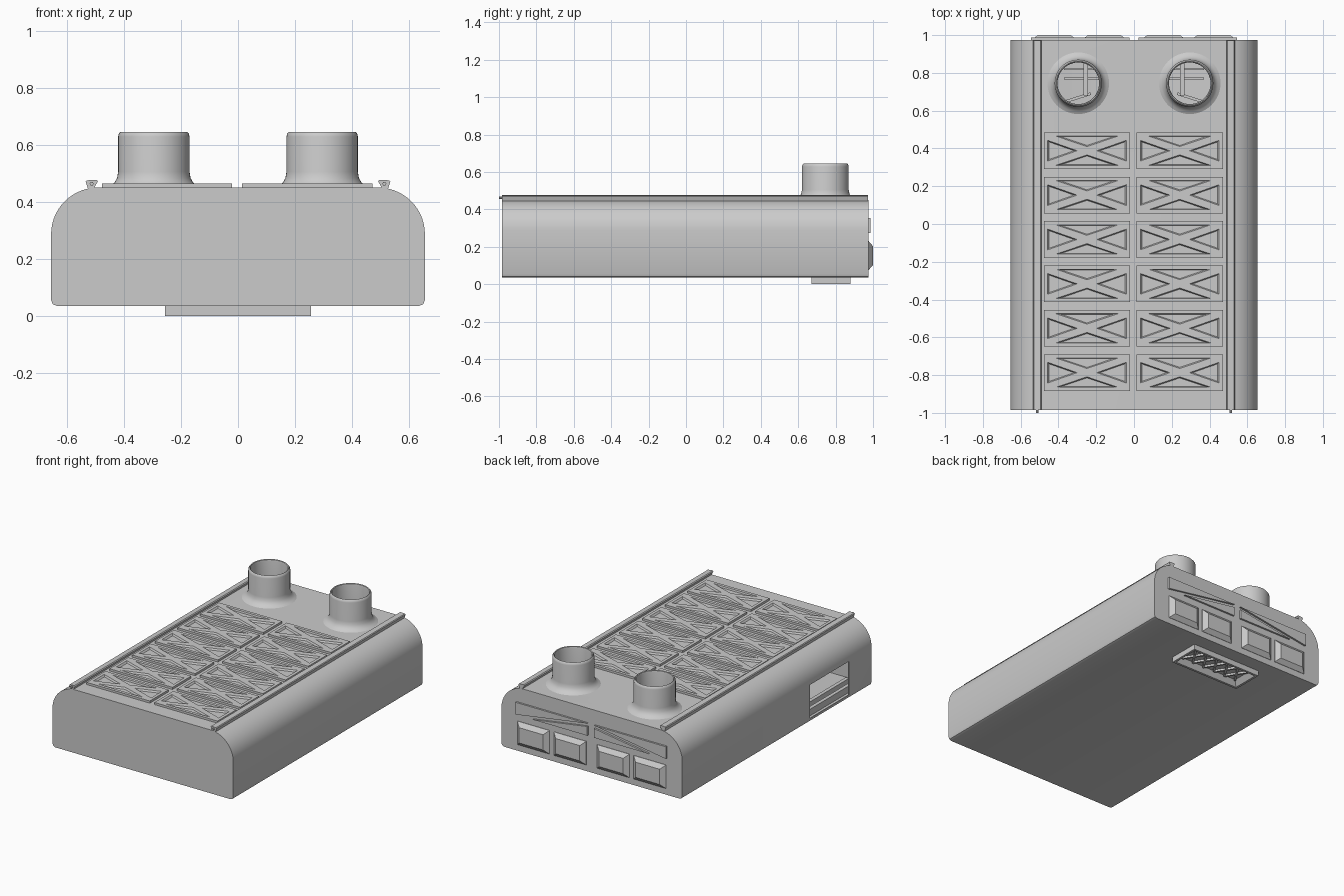
import bpy, bmesh
from math import sin, cos, pi, radians, atan2, hypot
from mathutils import Matrix

if "Cube" in bpy.data.objects:
    bpy.data.objects.remove(bpy.data.objects["Cube"])


def make(name, verts, faces, smooth=False):
    bm = bmesh.new()
    vs = [bm.verts.new(v) for v in verts]
    for f in faces:
        bm.faces.new([vs[i] for i in f])
    bmesh.ops.recalc_face_normals(bm, faces=bm.faces)
    me = bpy.data.meshes.new(name)
    bm.to_mesh(me)
    bm.free()
    ob = bpy.data.objects.new(name, me)
    bpy.context.collection.objects.link(ob)
    if smooth:
        smooth_by_angle(ob)
    return ob


def activate(ob):
    bpy.ops.object.select_all(action='DESELECT')
    ob.select_set(True)
    bpy.context.view_layer.objects.active = ob


def smooth_by_angle(ob):
    activate(ob)
    bpy.ops.object.shade_smooth_by_angle(angle=radians(35))


def prism(name, pts, y0, y1, smooth=False):
    """Extrude an (x, z) outline along y."""
    n = len(pts)
    verts = [(x, y, z) for y in (y0, y1) for x, z in pts]
    faces = [range(n), range(n, 2 * n)]
    faces += [(i, (i + 1) % n, n + (i + 1) % n, n + i) for i in range(n)]
    return make(name, verts, faces, smooth)


def box(name, x0, x1, y0, y1, z0, z1):
    return prism(name, [(x0, z0), (x1, z0), (x1, z1), (x0, z1)], y0, y1)


def bar(name, p, q, w, z0, z1):
    """Straight flat bar from p to q in the xy plane."""
    length = hypot(q[0] - p[0], q[1] - p[1])
    ob = box(name, 0, length, -w / 2, w / 2, z0, z1)
    ob.data.transform(Matrix.Translation((p[0], p[1], 0)) @
                      Matrix.Rotation(atan2(q[1] - p[1], q[0] - p[0]), 4, 'Z'))
    return ob


def lathe(name, prof, cx, cy, seg=48):
    n = len(prof)
    verts = [(cx + r * cos(2 * pi * s / seg), cy + r * sin(2 * pi * s / seg), z)
             for s in range(seg) for r, z in prof]
    faces = [(s * n + i, (s + 1) % seg * n + i, (s + 1) % seg * n + (i + 1) % n, s * n + (i + 1) % n)
             for s in range(seg) for i in range(n)]
    return make(name, verts, faces, True)


def apply_mod(ob, kind, **props):
    m = ob.modifiers.new(kind, kind)
    for k, v in props.items():
        setattr(m, k, v)
    activate(ob)
    bpy.ops.object.modifier_apply(modifier=m.name)


# Hollow housing with rounded shoulders
half = [(0.635 + 0.02 * cos(a), 0.055 + 0.02 * sin(a)) for a in (-pi / 2, -pi / 4, 0)]
half += [(0.49 + 0.165 * cos(pi / 2 * i / 14), 0.287 + 0.163 * sin(pi / 2 * i / 14)) for i in range(15)]
outline = half + [(-x, z) for x, z in reversed(half)]
body = prism("housing", outline, -0.985, 0.975)
apply_mod(body, 'SOLIDIFY', thickness=0.008, offset=-1)

# Openings: side window and the two pipe holes
cutters = [box("cut_window", -0.8, -0.5, -0.75, -0.35, 0.06, 0.28)]
PIPE_X, PIPE_Y = 0.295, 0.745
for s in (-1, 1):
    ring = [(s * PIPE_X + 0.114 * cos(2 * pi * i / 48), PIPE_Y + 0.114 * sin(2 * pi * i / 48)) for i in range(48)]
    cutters.append(make("cut_pipe", [(x, y, z) for z in (0.4, 0.5) for x, y in ring],
                        [range(48), range(48, 96)] +
                        [(i, (i + 1) % 48, 48 + (i + 1) % 48, 48 + i) for i in range(48)]))
for c in cutters:
    c.hide_render = True
    apply_mod(body, 'BOOLEAN', object=c, operation='DIFFERENCE', solver='EXACT')
    bpy.data.objects.remove(c)
smooth_by_angle(body)

# Flared pipes, top rails and rail pins
pipe_profile = [(0.165, 0.449), (0.15, 0.457), (0.138, 0.467), (0.129, 0.483), (0.125, 0.505),
                (0.125, 0.628), (0.123, 0.638), (0.117, 0.645), (0.112, 0.642), (0.11, 0.632), (0.11, 0.441)]
for s, side in ((-1, "left"), (1, "right")):
    lathe("pipe_" + side, pipe_profile, s * PIPE_X, PIPE_Y)
    prism("rail_" + side, [(s * x, z) for x, z in
                           [(0.505, 0.447), (0.525, 0.443), (0.534, 0.47), (0.53, 0.475),
                            (0.496, 0.477), (0.491, 0.472)]], -0.985, 0.972)
    prism("rail_pin_" + side, [(s * 0.513 + 0.007 * cos(pi * i / 4), 0.463 + 0.007 * sin(pi * i / 4))
                               for i in range(8)], -1.0, -0.98)


# Top panels: plate with four bevelled triangular recesses leaving a cross
def cross_panel(name, cx, cy, w, h, z0, z1, deep):
    hx, hy = w / 2, h / 2
    verts = [(sx * hx, sy * hy, z) for z in (z1, z0) for sx, sy in ((-1, -1), (1, -1), (1, 1), (-1, 1))]
    ix, iy = hx - 0.02, hy - 0.02
    g, k = 0.022, 0.045
    tris = [[(-ix + k, -iy), (ix - k, -iy), (0, -g)],
            [(ix, -iy + g), (ix, iy - g), (0.052, 0)],
            [(ix - k, iy), (-ix + k, iy), (0, g)],
            [(-ix, iy - g), (-ix, -iy + g), (-0.052, 0)]]
    for t in tris:
        mx, my = sum(p[0] for p in t) / 3, sum(p[1] for p in t) / 3
        verts += [(x, y, z1) for x, y in t]
        verts += [(mx + (x - mx) * 0.84, my + (y - my) * 0.84, deep) for x, y in t]
    faces = [(4, 5, 6, 7), (10, 16, 22, 28)]
    faces = [(4, 5, 6, 7), (10, 16, 22, 28)]
    for i in range(4):
        j = (i + 1) % 4
        a, b = 8 + 6 * i, 8 + 6 * j
        faces += [(i, j, 4 + j, 4 + i), (i, j, a + 1, a), (j, b, a + 1), (a + 1, b, b + 2, a + 2),
                  (a + 3, a + 4, a + 5)]
        faces += [(a + m, a + (m + 1) % 3, a + 3 + (m + 1) % 3, a + 3 + m) for m in range(3)]
    ob = make(name, verts, faces)
    ob.location = (cx, cy, 0)


for row in range(6):
    for cx in (-0.249, 0.242):
        cross_panel("top_panel", cx, -0.787 + 0.235 * row, 0.457, 0.194, 0.448, 0.464, 0.453)

# Back face: split triangular plates above, tapered blocks below
for s in (-1, 1):
    prism("back_plate_upper", [(s * 0.545, 0.355), (s * 0.545, 0.275), (s * 0.025, 0.355)], 0.97, 0.987)
    prism("back_plate_lower", [(s * 0.42, 0.275), (s * 0.025, 0.275), (s * 0.025, 0.335)], 0.97, 0.987)
    for cx in (0.157, 0.422):
        verts = [(s * cx + sx * (0.117 - d), y, 0.153 + sz * (0.077 - d * 0.9))
                 for d, y in ((0, 0.97), (0, 0.977), (0.03, 1.0))
                 for sx, sz in ((-1, -1), (1, -1), (1, 1), (-1, 1))]
        faces = [(0, 1, 2, 3), (8, 9, 10, 11)]
        faces += [(o + i, o + (i + 1) % 4, o + 4 + (i + 1) % 4, o + 4 + i) for o in (0, 4) for i in range(4)]
        make("back_block", verts, faces)

# Bottom outlet: tapered rectangular frame with a lattice inside
rings = [(0.255, 0.105, 0.04), (0.255, 0.105, 0.0), (0.24, 0.09, 0.0), (0.215, 0.068, 0.034)]
verts = [(sx * hx, 0.775 + sy * hy, z) for hx, hy, z in rings
         for sx, sy in ((-1, -1), (1, -1), (1, 1), (-1, 1))]
make("outlet_frame", verts, [(4 * r + i, 4 * r + (i + 1) % 4, 4 * r + 4 + (i + 1) % 4, 4 * r + 4 + i)
                             for r in range(3) for i in range(4)])
for i in range(5):
    x0, x1 = -0.21 + 0.084 * i, -0.126 + 0.084 * i
    bar("outlet_lattice", (x0, 0.71), (x1, 0.84), 0.012, 0.022, 0.037)
    bar("outlet_lattice", (x0, 0.84), (x1, 0.71), 0.012, 0.022, 0.037)

# Inner fittings glimpsed through the pipes and the side window
for s in (-1, 1):
    box("inner_end_wall", s * 0.255 - 0.012, s * 0.255 + 0.012, 0.68, 0.87, 0.042, 0.12)
    bar("inner_brace", (s * 0.42, 0.63), (s * 0.23, 0.69), 0.015, 0.042, 0.06)
for y in (0.77, 0.82):
    box("inner_slat", -0.37, 0.37, y - 0.005, y + 0.005, 0.042, 0.06)
for x in (-0.6, -0.54):
    box("inner_track", x - 0.012, x + 0.012, -0.9, -0.2, 0.042, 0.085)
